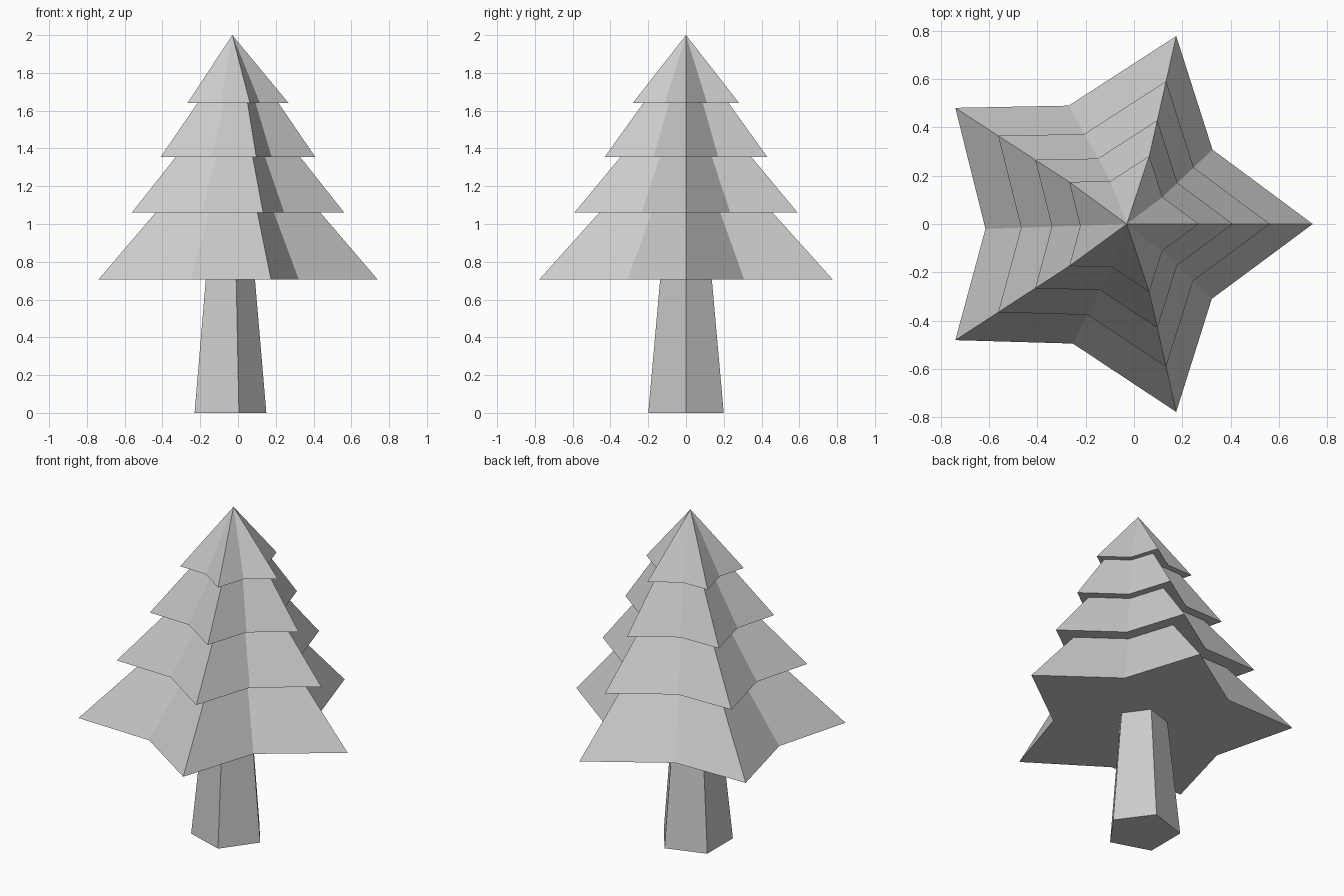
import bpy, bmesh
from math import cos, sin, tau

if "Cube" in bpy.data.objects:
    bpy.data.objects.remove(bpy.data.objects["Cube"])


def loft(name, rings, apex=None):
    """Skin a stack of equal-length rings; close with caps or an apex."""
    bm = bmesh.new()
    loops = [[bm.verts.new(p) for p in ring] for ring in rings]
    n = len(loops[0])
    for a, b in zip(loops, loops[1:]):
        for i in range(n):
            j = (i + 1) % n
            bm.faces.new((a[i], a[j], b[j], b[i]))
    bm.faces.new(loops[0][::-1])
    top = loops[-1]
    if apex:
        tip = bm.verts.new(apex)
        for i in range(n):
            bm.faces.new((top[i], top[(i + 1) % n], tip))
    else:
        bm.faces.new(top)
    bmesh.ops.recalc_face_normals(bm, faces=bm.faces)
    mesh = bpy.data.meshes.new(name)
    bm.to_mesh(mesh)
    bm.free()
    obj = bpy.data.objects.new(name, mesh)
    bpy.context.collection.objects.link(obj)
    return obj


def pentagon(cx, r, z):
    return [(cx + r * cos(tau * k / 5), r * sin(tau * k / 5), z) for k in range(5)]


# Star outline: regular tips, slightly uneven valleys between them
valleys = [(0.325, 0.308), (-0.27, 0.49), (-0.615, -0.02), (-0.253, -0.495), (0.322, -0.31)]
star = []
for (x, y, _), valley in zip(pentagon(-0.078, 0.818, 0), valleys):
    star += [(x, y), valley]


def star_ring(scale, z):
    return [(x * scale, y * scale, z) for x, y in star]


# Foliage: each tier flares at its foot and steps out under the next one
tiers = [(1.0, 0.705), (0.59, 1.06),
         (0.76, 1.06), (0.445, 1.355),
         (0.553, 1.355), (0.29, 1.64),
         (0.362, 1.64)]
loft("foliage", [star_ring(s, z) for s, z in tiers], apex=(-0.03, 0, 2.0))

# Trunk: tapered five-sided post
loft("trunk", [pentagon(-0.06, 0.21, 0), pentagon(-0.054, 0.144, 0.705)])
